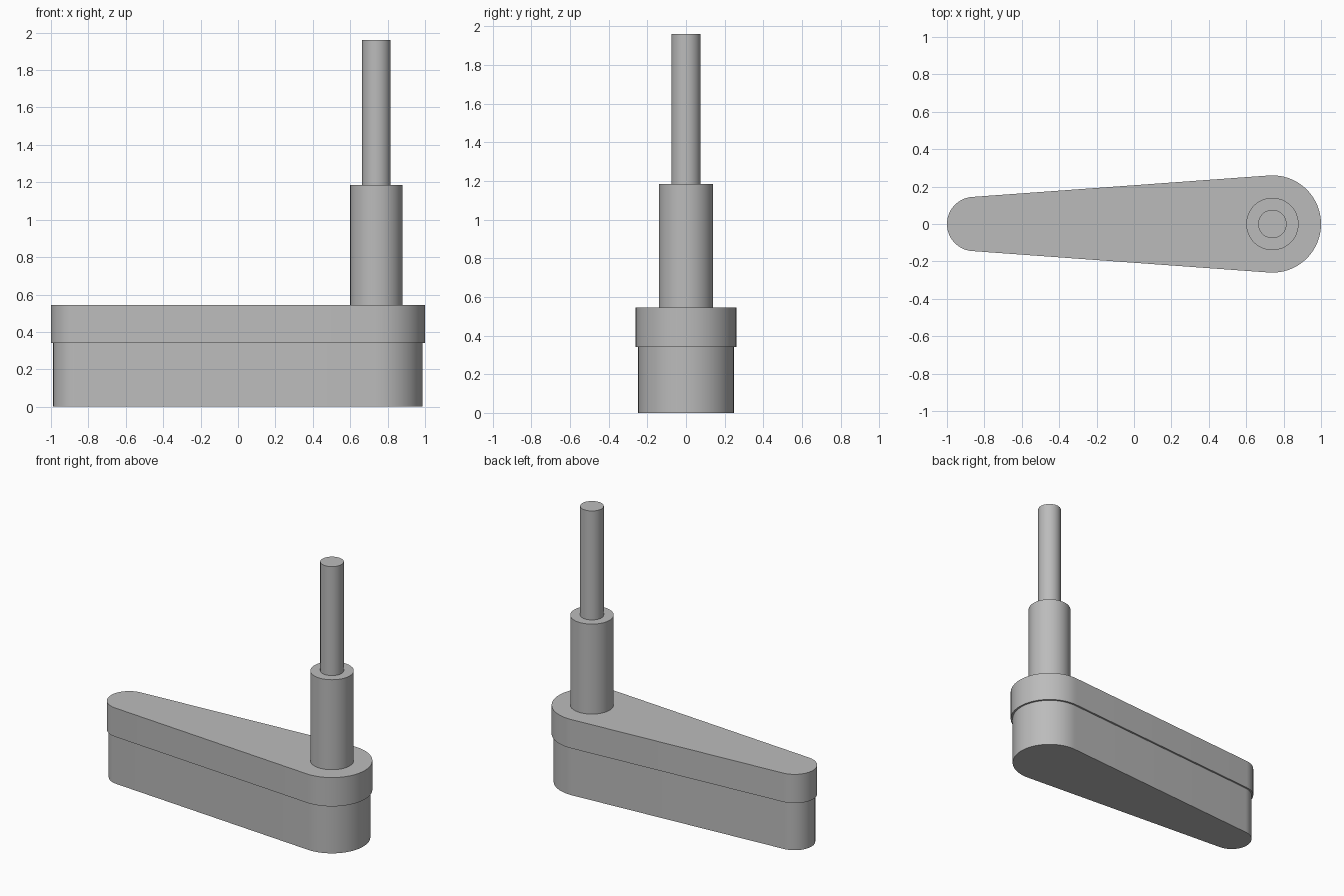
import bpy
import bmesh
from math import acos, cos, sin, pi, radians

default = bpy.data.objects.get("Cube")
if default:
    bpy.data.objects.remove(default, do_unlink=True)

grey = bpy.data.materials.new("plain grey")
grey.use_nodes = True
colour = (0.5, 0.5, 0.5, 1)
grey.diffuse_color = colour
grey.node_tree.nodes["Principled BSDF"].inputs["Base Color"].default_value = colour

BIG_X, SMALL_X = 0.74, -0.855  # centres of the two rounded ends


def arc(cx, r, start, end, steps):
    angles = [start + (end - start) * i / steps for i in range(steps + 1)]
    return [(cx + r * cos(a), r * sin(a)) for a in angles]


def tapered_outline(big_r, small_r):
    # Two arcs joined by their common tangents
    a = acos((small_r - big_r) / (BIG_X - SMALL_X))
    return (arc(BIG_X, big_r, -a, a, 40)
            + arc(SMALL_X, small_r, a, 2 * pi - a, 32))


def circle(r):
    return arc(BIG_X, r, 0, 2 * pi, 64)[:-1]


def extrude(name, outline, bottom, top):
    bm = bmesh.new()
    face = bm.faces.new([bm.verts.new((x, y, bottom)) for x, y in outline])
    result = bmesh.ops.extrude_face_region(bm, geom=[face], use_keep_orig=True)
    raised = [g for g in result["geom"] if isinstance(g, bmesh.types.BMVert)]
    bmesh.ops.translate(bm, verts=raised, vec=(0, 0, top - bottom))
    bmesh.ops.recalc_face_normals(bm, faces=bm.faces)
    mesh = bpy.data.meshes.new(name)
    bm.to_mesh(mesh)
    bm.free()
    mesh.materials.append(grey)
    obj = bpy.data.objects.new(name, mesh)
    bpy.context.collection.objects.link(obj)
    bpy.ops.object.select_all(action="DESELECT")
    obj.select_set(True)
    bpy.context.view_layer.objects.active = obj
    bpy.ops.object.shade_smooth_by_angle(angle=radians(30))
    return obj


# Tapered body with a slightly wider lid
extrude("lower_body", tapered_outline(0.247, 0.133), 0, 0.34)
extrude("upper_lid", tapered_outline(0.26, 0.145), 0.34, 0.545)

# Stepped post on the wide end
extrude("post_sleeve", circle(0.14), 0.545, 1.185)
extrude("post_rod", circle(0.076), 1.185, 1.96)
